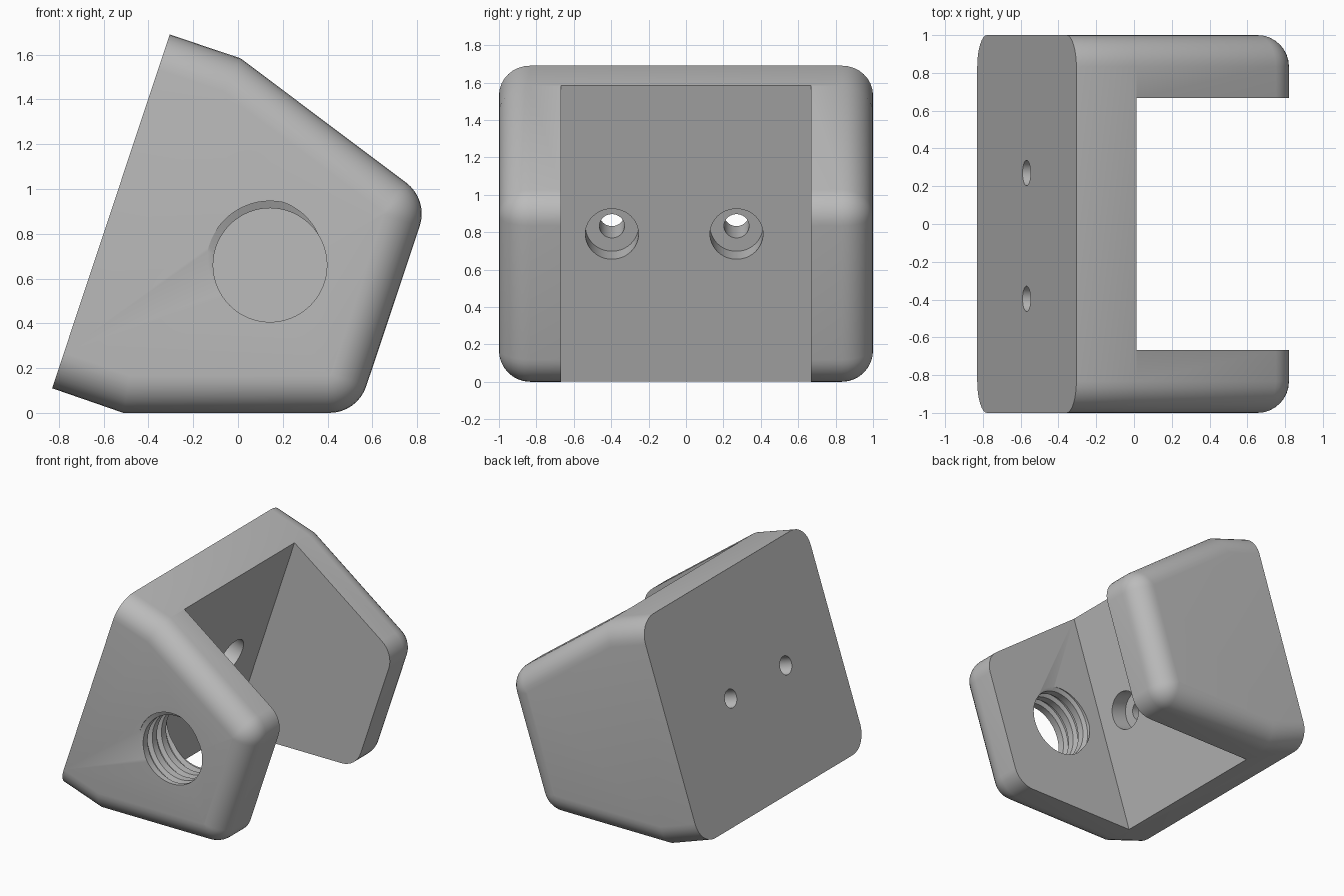
import bpy, bmesh, math
from mathutils import Vector, Matrix

if "Cube" in bpy.data.objects:
    bpy.data.objects.remove(bpy.data.objects["Cube"])

R = 0.167                                   # edge rounding radius
ARM = 0.667                                 # inner face of the side arms
A, B = Vector((-0.83, 0.11)), Vector((-0.512, 0))
C, D = Vector((0.533, 0)), Vector((0.851, 0.953))
E, F = Vector((0.012, 1.583)), Vector((-0.305, 1.69))
grey = bpy.data.materials.new("grey plastic")
grey.diffuse_color = (0.5, 0.5, 0.5, 1)
grey.use_nodes = True
grey.node_tree.nodes["Principled BSDF"].inputs["Base Color"].default_value = grey.diffuse_color


def make(name, bm):
    bmesh.ops.recalc_face_normals(bm, faces=bm.faces)
    me = bpy.data.meshes.new(name)
    bm.to_mesh(me)
    bm.free()
    me.materials.append(grey)
    ob = bpy.data.objects.new(name, me)
    bpy.context.collection.objects.link(ob)
    return ob


def prism(points, half):
    """Extrude an x/z outline symmetrically along y."""
    bm = bmesh.new()
    face = bm.faces.new([bm.verts.new((p[0], -half, p[1])) for p in points])
    new = bmesh.ops.extrude_face_region(bm, geom=[face])["geom"]
    verts = [v for v in new if isinstance(v, bmesh.types.BMVert)]
    bmesh.ops.translate(bm, vec=(0, 2 * half, 0), verts=verts)
    return bm


def fillet(p, q, s, r, n=8):
    """Arc points replacing corner q between p and s."""
    u, w = (p - q).normalized(), (s - q).normalized()
    half = u.angle(w) / 2
    centre = q + (u + w).normalized() * (r / math.sin(half))
    start = q + u * (r / math.tan(half)) - centre
    end = q + w * (r / math.tan(half)) - centre
    sweep = math.pi - 2 * half
    return [centre + (start * math.sin((1 - i / n) * sweep)
                      + end * math.sin(i / n * sweep)) / math.sin(sweep)
            for i in range(n + 1)]


# Body: rounded outline, with every side edge softened except at the flat back
outline = [A, B] + fillet(B, C, D, R + 0.006) + fillet(C, D, E, R + 0.006) + [E, F]
bm = prism(outline, 1)
back = (F - A).normalized()


def on_back(v):
    d = Vector((v.co.x, v.co.z)) - A
    return abs(d.x * back.y - d.y * back.x) < 1e-3


rim = [e for e in bm.edges
       if abs(e.verts[0].co.y - e.verts[1].co.y) < 1e-4
       and not all(on_back(v) for v in e.verts)]
bmesh.ops.bevel(bm, geom=rim, offset=R, offset_type='OFFSET', segments=8,
                profile=0.5, affect='EDGES', clamp_overlap=False)
body = make("bracket_body", bm)


def cut(cutter):
    mod = body.modifiers.new("cut", 'BOOLEAN')
    mod.operation, mod.solver, mod.object = 'DIFFERENCE', 'EXACT', cutter
    bpy.context.view_layer.objects.active = body
    bpy.ops.object.modifier_apply(modifier=mod.name)
    bpy.data.objects.remove(cutter)


# Channel between the arms, its floor parallel to the back
away = Vector((back.y, -back.x))
lo, hi = B - back, E + back
cut(make("channel_cutter", prism([lo, lo + away * 3, hi + away * 3, hi], ARM)))

# Two counterbored mounting holes through the back wall
axis = Vector((away.x, 0, away.y))
turn = axis.to_track_quat('Z', 'Y').to_matrix().to_4x4()
t = (0.79 - B.y) / (E.y - B.y)
seat = B.lerp(E, t)
for y in (-0.396, 0.27):
    for r, below, above in ((0.067, 0.6, 0.2), (0.142, 0.135, 0.2)):
        bm = bmesh.new()
        mid = Vector((seat.x, y, seat.y)) + axis * (above - below) / 2
        bmesh.ops.create_cone(bm, cap_ends=True, segments=48, radius1=r, radius2=r,
                              depth=above + below, matrix=Matrix.Translation(mid) @ turn)
        cut(make("hole_cutter", bm))

# Threaded hole in the front arm: helical cutter with a trapezoid groove
PITCH, N, TURNS = 0.111, 64, 6
profile = ((0, 0.254), (0.5, 0.254), (0.625, 0.286), (0.875, 0.286))
y0 = -1 - 1.41 * PITCH
bm = bmesh.new()
rows = []
for k in range(TURNS * 4 + 1):
    phase, r = profile[k % 4]
    row = []
    for i in range(N):
        s = i / N
        a = -2 * math.pi * s
        row.append(bm.verts.new((0.143 + r * math.cos(a),
                                 y0 + PITCH * (k // 4 + phase + s - 1 + 1),
                                 0.66 + r * math.sin(a))))
    rows.append(row)
# shift down one pitch so the whole first turn starts outside the arm
bmesh.ops.translate(bm, vec=(0, -PITCH, 0), verts=bm.verts)
for k in range(len(rows) - 1):
    for i in range(N):
        if i < N - 1:
            c, d = rows[k][i + 1], rows[k + 1][i + 1]
        elif k + 5 < len(rows):
            c, d = rows[k + 4][0], rows[k + 5][0]
        else:
            continue
        bm.faces.new((rows[k][i], c, d, rows[k + 1][i]))
ys = [v.co.y for v in bm.verts]
ends = [bm.verts.new((0.143, y, 0.66)) for y in (min(ys), max(ys))]
middle = (min(ys) + max(ys)) / 2
for e in [e for e in bm.edges if e.is_boundary]:
    p, q = e.verts
    bm.faces.new((p, q, ends[int((p.co.y + q.co.y) / 2 > middle)]))
bmesh.ops.triangulate(bm, faces=bm.faces)
cut(make("thread_cutter", bm))

# Smooth rounding with crisp edges
body.select_set(True)
bpy.context.view_layer.objects.active = body
bpy.ops.object.shade_smooth_by_angle(angle=math.radians(30))
